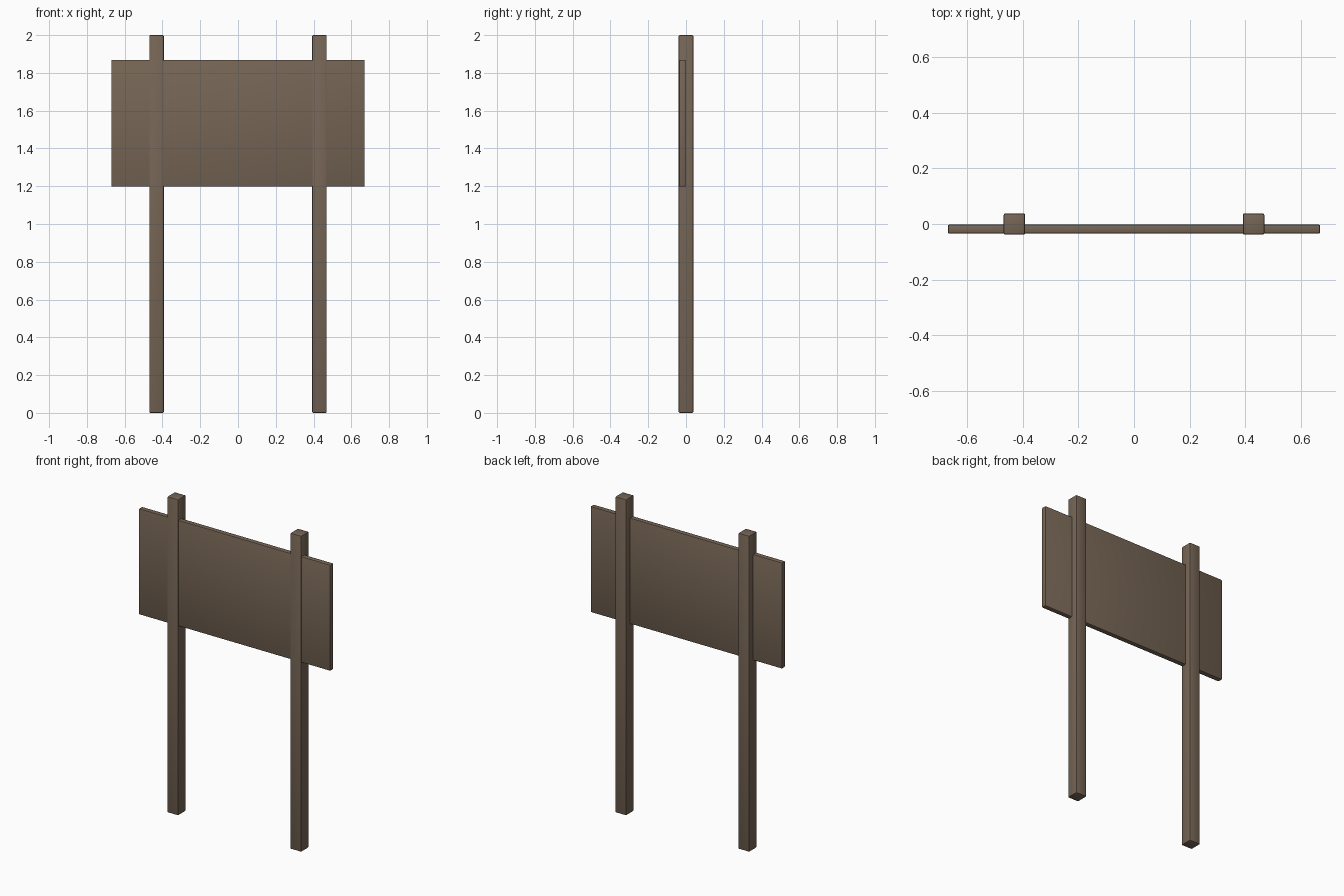
import bpy

if "Cube" in bpy.data.objects:
    bpy.data.objects.remove(bpy.data.objects["Cube"])

wood = bpy.data.materials.new("brown_wood")
wood.diffuse_color = (0.18, 0.13, 0.09, 1)
wood.use_nodes = True
wood.node_tree.nodes["Principled BSDF"].inputs["Base Color"].default_value = wood.diffuse_color


def rounded_box(name, lo, hi, bevel):
    """Box between two corners with small softened edges."""
    size = [b - a for a, b in zip(lo, hi)]
    centre = [(a + b) / 2 for a, b in zip(lo, hi)]
    bpy.ops.mesh.primitive_cube_add(size=1, location=centre)
    ob = bpy.context.object
    ob.name = name
    ob.scale = size
    bpy.ops.object.transform_apply(location=False, rotation=False, scale=True)
    mod = ob.modifiers.new("soft_edges", 'BEVEL')
    mod.width = bevel
    mod.segments = 2
    bpy.ops.object.modifier_apply(modifier=mod.name)
    bpy.ops.object.shade_smooth_by_angle()
    ob.data.materials.append(wood)
    return ob


# Two square posts
half = 0.0385
for name, x in (("left_post", -0.431), ("right_post", 0.431)):
    rounded_box(name, (x - half, -half, 0), (x + half, half, 2), 0.006)

# Sign board let into the front half of the posts
rounded_box("sign_board", (-0.671, -0.035, 1.198), (0.671, -0.002, 1.869), 0.006)
